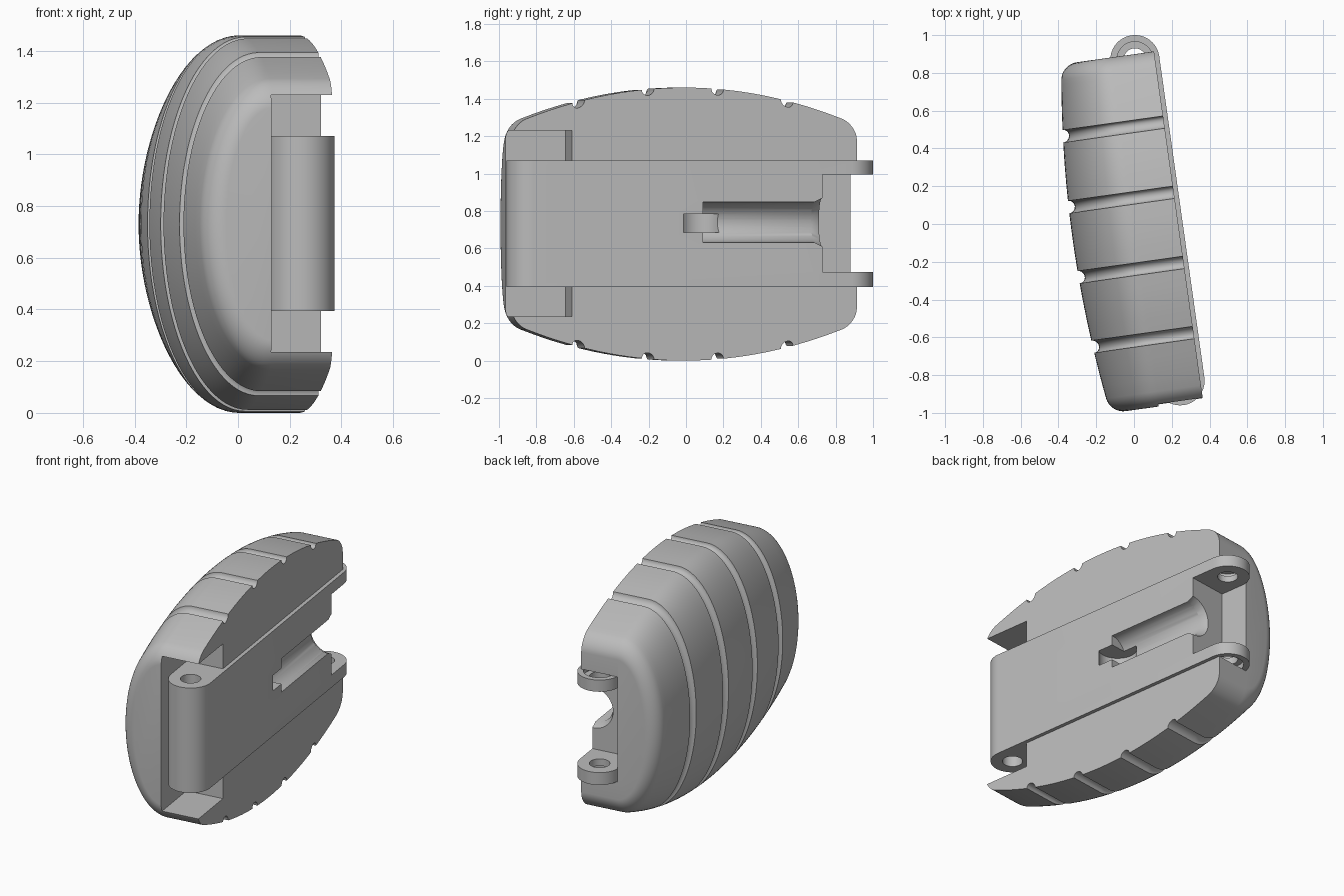
import bpy, bmesh, math
from mathutils import Matrix

cube = bpy.data.objects.get("Cube")
if cube:
    bpy.data.objects.remove(cube, do_unlink=True)

TILT = math.radians(8)
MID = 0.73            # mid height
FACE = 0.232          # flat face of the shell
FRONT, BACK = -0.975, 0.89
PIN_X, PIN_R = 0.126, 0.13
LOW, HIGH = 0.395, 1.07

grey = bpy.data.materials.new("light grey")
grey.use_nodes = True
grey.diffuse_color = (0.5, 0.5, 0.5, 1)
grey.node_tree.nodes["Principled BSDF"].inputs["Base Color"].default_value = (0.5, 0.5, 0.5, 1)


def finish(name, bm):
    bmesh.ops.recalc_face_normals(bm, faces=bm.faces)
    mesh = bpy.data.meshes.new(name)
    bm.to_mesh(mesh)
    bm.free()
    mesh.materials.append(grey)
    obj = bpy.data.objects.new(name, mesh)
    bpy.context.collection.objects.link(obj)
    return obj


def box(x0, x1, y0, y1, z0, z1):
    bm = bmesh.new()
    place = Matrix.Translation(((x0 + x1) / 2, (y0 + y1) / 2, (z0 + z1) / 2))
    size = Matrix.Diagonal((x1 - x0, y1 - y0, z1 - z0, 1))
    bmesh.ops.create_cube(bm, size=1, matrix=place @ size)
    return finish("cutter", bm)


def cylinder(center, r0, depth, axis="Z", r1=None):
    bm = bmesh.new()
    turn = Matrix.Rotation(-math.pi / 2, 4, "X") if axis == "Y" else Matrix()
    bmesh.ops.create_cone(bm, cap_ends=True, segments=48, radius1=r0,
                          radius2=r0 if r1 is None else r1, depth=depth,
                          matrix=Matrix.Translation(center) @ turn)
    return finish("cutter", bm)


def cut(obj, cutter):
    cutter.hide_render = True
    mod = obj.modifiers.new("cut", "BOOLEAN")
    mod.operation, mod.solver, mod.object = "DIFFERENCE", "EXACT", cutter
    bpy.context.view_layer.objects.active = obj
    bpy.ops.object.modifier_apply(modifier=mod.name)
    bpy.data.objects.remove(cutter, do_unlink=True)


# Stations along the shell: (position, inset), with rounded ends and grooves
rows = []
fillet = 0.08
for i in range(9):
    a = i / 8 * math.pi / 2
    dy, inset = fillet * (1 - math.cos(a)), fillet * (1 - math.sin(a))
    rows += [(FRONT + dy, inset), (BACK - dy, inset)]
groove_r = 0.033
for k in range(4):
    y = -0.613 + 0.375 * k
    for i in range(13):
        a = math.pi * i / 12
        rows.append((y - groove_r * math.cos(a), groove_r * math.sin(a)))
for k in range(5):
    for i in range(1, 5):
        y = -0.613 + 0.375 * (k - 1) + 0.05 + 0.055 * i
        if FRONT + 0.1 < y < BACK - 0.1:
            rows.append((y, 0))
rows.sort()


# Shell: D-shaped sections lofted along its length
def section(bm, y, inset):
    t = (y + 0.0425) / 0.9325
    half = MID - 0.2 * t * t - inset
    deep = 0.333 - 0.07 * t * t - inset
    pts = [(FACE, half)]
    for i in range(49):
        a = math.pi * i / 48
        pts.append((-deep * math.sin(a), half * math.cos(a)))
    pts.append((FACE, -half))
    return [bm.verts.new((x, y, MID + z)) for x, z in pts]


bm = bmesh.new()
rings = [section(bm, y, inset) for y, inset in rows]
for a, b in zip(rings, rings[1:]):
    for i in range(len(a)):
        j = (i + 1) % len(a)
        bm.faces.new((a[i], a[j], b[j], b[i]))
bm.faces.new(rings[0])
bm.faces.new(rings[-1])
shell = finish("shell", bm)
cut(shell, box(-0.006, 1, -2, -0.649, 0.235, 1.23))     # front hinge recess
cut(shell, box(-0.006, 1, -0.7, 2, LOW, HIGH))          # seat for the plate

# Hinge plate: round-ended bar with a front barrel and two rear lugs
bm = bmesh.new()
outline = []
for center, start in ((0.861, 0), (-0.856, math.pi)):
    for i in range(25):
        a = start + math.pi * i / 24
        outline.append(bm.verts.new((PIN_X + PIN_R * math.cos(a),
                                     center + PIN_R * math.sin(a), LOW)))
base = bm.faces.new(outline)
top = bmesh.ops.extrude_face_region(bm, geom=[base])
bmesh.ops.translate(bm, vec=(0, 0, HIGH - LOW),
                    verts=[v for v in top["geom"] if isinstance(v, bmesh.types.BMVert)])
plate = finish("hinge_plate", bm)
cut(plate, box(-1, 1, 0.70, 2, 0.475, 0.995))           # gap between lugs
for y in (-0.856, 0.861):
    cut(plate, cylinder((PIN_X, y, MID), 0.06, 2))      # pin holes
for z in (LOW, HIGH):
    cut(plate, cylinder((PIN_X, 0.861, z), 0.095, 0.07))  # lug counterbores

# Cord channel, flared mouth and rounded slot
cut(plate, cylinder((0.25, 0.456, 0.74), 0.108, 0.8, "Y"))
cut(plate, cylinder((0.25, 0.69, 0.74), 0.10, 0.1, "Y", 0.15))
cut(plate, cylinder((0.2, 0.05, 0.735), 0.115, 0.1))

# Lean the whole assembly
for obj in (shell, plate):
    obj.data.transform(Matrix.Rotation(TILT, 4, "Z"))
    bpy.ops.object.select_all(action="DESELECT")
    obj.select_set(True)
    bpy.context.view_layer.objects.active = obj
    bpy.ops.object.shade_smooth_by_angle(angle=math.radians(32))
